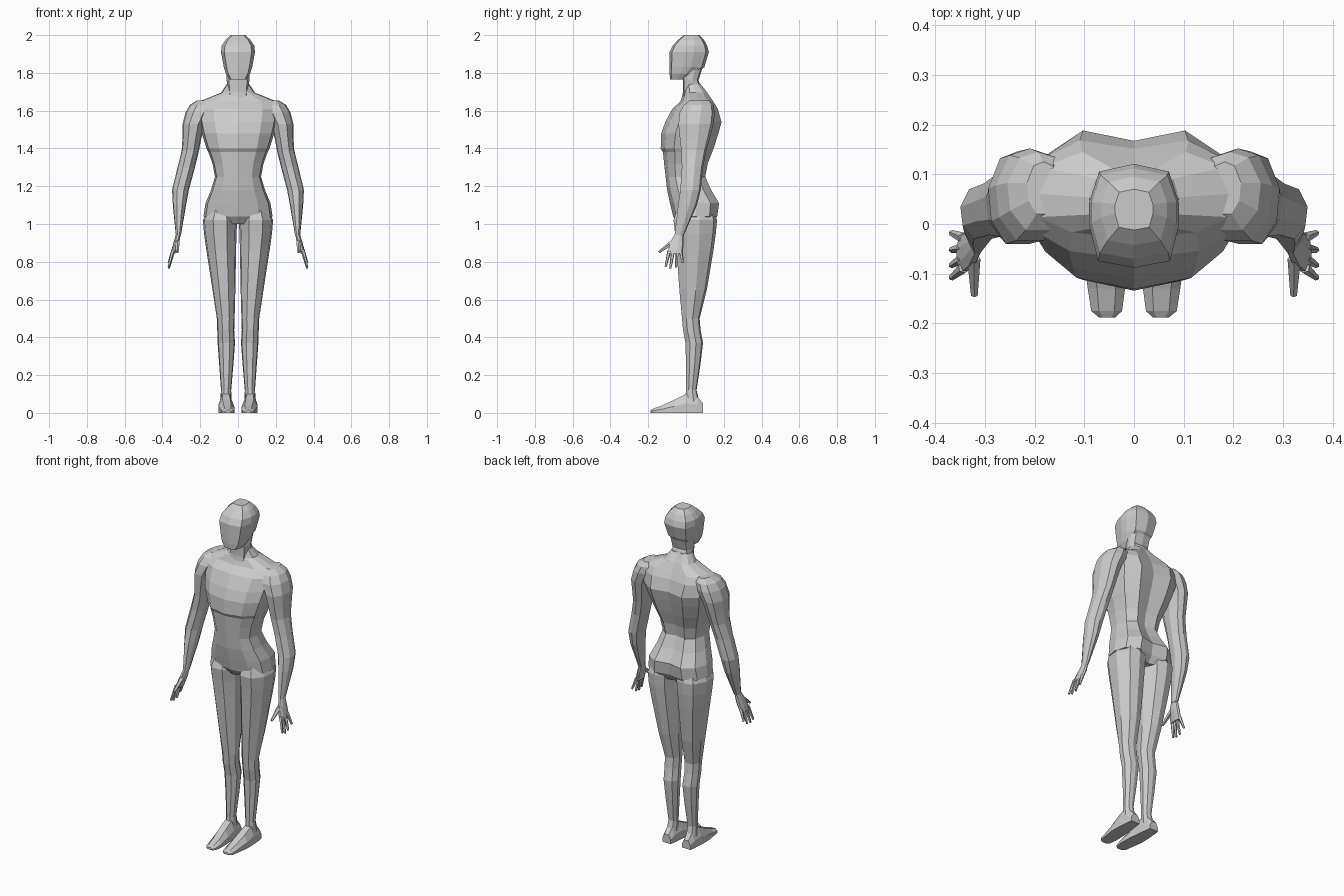
import bpy
import bmesh
from mathutils import Vector

default = bpy.data.objects.get("Cube")
if default:
    bpy.data.objects.remove(default, do_unlink=True)

grey = bpy.data.materials.new("clay grey")
grey.use_nodes = True
grey.diffuse_color = (0.6, 0.6, 0.6, 1)
grey.node_tree.nodes["Principled BSDF"].inputs["Base Color"].default_value = (0.6, 0.6, 0.6, 1)


def finish(name, bm, mirrored):
    """Turn a bmesh into a flat shaded object, mirrored across x if asked."""
    bmesh.ops.recalc_face_normals(bm, faces=bm.faces[:])
    mesh = bpy.data.meshes.new(name)
    bm.to_mesh(mesh)
    bm.free()
    mesh.materials.append(grey)
    obj = bpy.data.objects.new(name, mesh)
    bpy.context.scene.collection.objects.link(obj)
    if mirrored:
        mod = obj.modifiers.new("other side", 'MIRROR')
        mod.use_axis[0] = True
        mod.use_mirror_merge = False
    return obj


def symmetric(half):
    """Complete a half outline, given from front centre to back centre."""
    return half + [(-u, v) for u, v in reversed(half) if u > 0]


def loft(name, outline, rows, along_y=False, mirrored=False):
    """Skin an outline fitted to rows of (position, min x, max x, near, far)."""
    bm = bmesh.new()
    rings = []
    for pos, x0, x1, near, far in rows:
        ring = []
        for u, v in outline:
            x = (x0 + x1) / 2 + u * (x1 - x0) / 2
            w = (near + far) / 2 + v * (far - near) / 2
            ring.append(bm.verts.new((x, pos, w) if along_y else (x, w, pos)))
        rings.append(ring)
    n = len(outline)
    for a, b in zip(rings, rings[1:]):
        for i in range(n):
            j = (i + 1) % n
            bm.faces.new((a[i], a[j], b[j], b[i]))
    bm.faces.new(rings[0])
    bm.faces.new(rings[-1])
    return finish(name, bm, mirrored)


def centred(rows):
    """Expand (z, half width, front, back) into full rows."""
    return [(z, -w, w, front, back) for z, w, front, back in rows]


def finger(name, start, end, r0, r1):
    """Tapered five sided digit between two points."""
    bm = bmesh.new()
    a, b = Vector(start), Vector(end)
    turn = (b - a).to_track_quat('Z', 'Y').to_matrix().to_4x4()
    turn.translation = (a + b) / 2
    bmesh.ops.create_cone(bm, cap_ends=True, segments=5, radius1=r0, radius2=r1,
                          depth=(b - a).length, matrix=turn)
    return finish(name, bm, True)


# Cross sections
body = symmetric([(0, -1), (.6, -.85), (.93, -.5), (1, .05), (.88, .65), (.5, 1), (0, .86)])
skull = symmetric([(0, -1), (.8, -.87), (1, -.2), (1, .25), (.78, .85), (0, 1)])
limb = [(-.4, -1), (.4, -1), (.9, -.5), (1, .2), (.6, .85), (0, 1), (-.6, .85), (-1, .2), (-.9, -.5)]
sole = [(-1, -1), (1, -1), (1, 0), (.5, 1), (-.5, 1), (-1, 0)]

# Torso from crotch to base of neck
loft("torso", body, centred([
    (1.0, .06, -.04, .13),
    (1.04, .183, -.068, .165),
    (1.11, .172, -.085, .175),
    (1.18, .143, -.1, .133),
    (1.25, .122, -.108, .102),
    (1.32, .135, -.116, .115),
    (1.38, .157, -.122, .138),
    (1.4, .167, -.134, .146),
    (1.48, .192, -.131, .172),
    (1.54, .205, -.11, .188),
    (1.61, .218, -.072, .168),
    (1.648, .208, -.03, .145),
    (1.695, .09, -.012, .113),
    (1.74, .06, -.005, .078),
]))

# Neck
loft("neck", skull, centred([
    (1.62, .05, -.03, .1),
    (1.7, .055, -.016, .09),
    (1.76, .06, -.016, .066),
    (1.82, .062, -.016, .085),
]))

# Head with a flat face and faceted crown
loft("head", skull, centred([
    (1.765, .045, -.084, .01),
    (1.795, .064, -.087, .052),
    (1.83, .075, -.088, .097),
    (1.91, .09, -.088, .121),
    (1.945, .086, -.07, .112),
    (1.975, .066, -.042, .095),
    (2.0, .038, -.012, .07),
]))

# Arms from shoulder cap to wrist
loft("arm", limb, [
    (1.655, .15, .215, .02, .125),
    (1.63, .13, .255, -.012, .145),
    (1.59, .14, .278, -.033, .152),
    (1.53, .175, .293, -.04, .146),
    (1.45, .195, .294, -.032, .125),
    (1.39, .206, .298, -.025, .108),
    (1.3, .228, .32, -.022, .09),
    (1.18, .26, .349, -.03, .078),
    (1.1, .275, .345, -.042, .058),
    (.94, .302, .329, -.06, -.012),
], mirrored=True)

# Palm
loft("palm", limb, [
    (.95, .302, .327, -.058, -.014),
    (.9, .312, .342, -.085, -.012),
    (.845, .332, .357, -.098, -.018),
], mirrored=True)

# Thumb and four fingers
finger("thumb", (.322, -.068, .905), (.321, -.143, .85), .014, .007)
tips = [(-.108, .775), (-.083, .765), (-.052, .77), (-.018, .795)]
for i, (y, z) in enumerate(tips):
    finger("finger_%d" % (i + 1), (.343, -.088 + i * .02, .86), (.367, y, z), .011, .006)

# Legs from hip to ankle
loft("leg", limb, [
    (1.1, .03, .15, -.04, .14),
    (1.02, .004, .186, -.066, .164),
    (.95, .008, .18, -.058, .158),
    (.865, .01, .168, -.05, .146),
    (.65, .014, .135, -.035, .11),
    (.5, .018, .112, -.021, .072),
    (.44, .02, .11, -.016, .077),
    (.37, .016, .108, -.003, .09),
    (.26, .024, .1, 0, .077),
    (.12, .036, .09, 0, .056),
    (.06, .034, .095, -.005, .07),
], mirrored=True)

# Feet from heel to toe
loft("foot", sole, [
    (.09, .038, .092, 0, .05),
    (.06, .033, .097, 0, .085),
    (0, .026, .102, 0, .1),
    (-.06, .02, .103, 0, .07),
    (-.13, .018, .093, 0, .038),
    (-.175, .024, .086, 0, .022),
    (-.188, .038, .07, 0, .014),
], along_y=True, mirrored=True)
